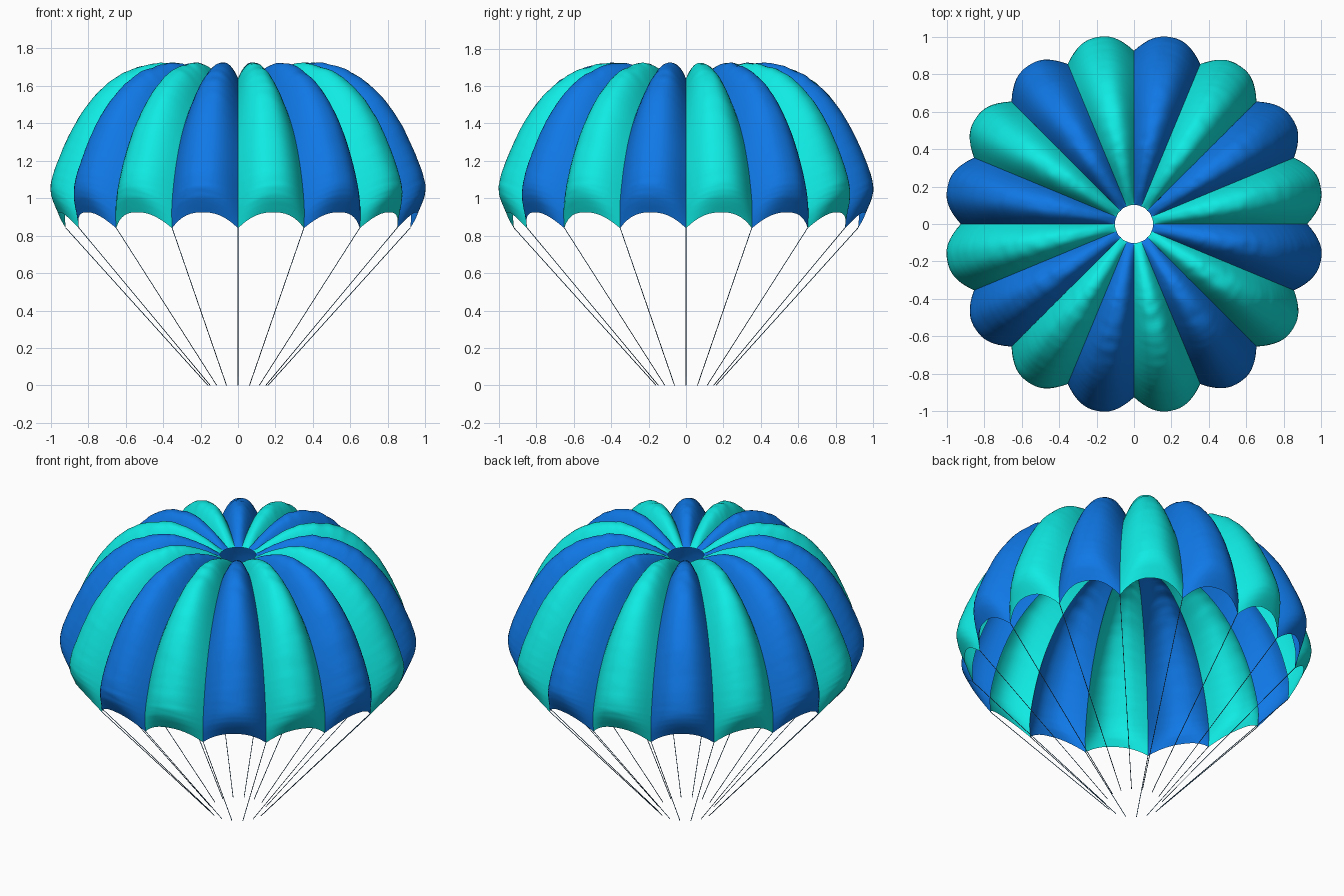
import bpy, bmesh, math
from mathutils import Vector, noise

if "Cube" in bpy.data.objects:
    bpy.data.objects.remove(bpy.data.objects["Cube"])

N = 16                      # gores
STEP = 2 * math.pi / N
ROWS, COLS = 96, 16

# (seam r, seam z, gore-middle r, gore-middle z) from vent to hem
PROFILE = [
    (.100, 1.600, .102, 1.600), (.20, 1.625, .20, 1.660), (.32, 1.640, .34, 1.713),
    (.43, 1.630, .46, 1.719), (.57, 1.560, .62, 1.670), (.69, 1.460, .755, 1.570),
    (.79, 1.330, .865, 1.430), (.86, 1.190, .950, 1.265), (.905, 1.050, 1.008, 1.110),
    (.925, .940, 1.012, 1.020), (.92, .840, .970, .925)]


def material(name, color):
    m = bpy.data.materials.new(name)
    m.diffuse_color = (*color, 1)
    m.use_nodes = True
    m.node_tree.nodes["Principled BSDF"].inputs["Base Color"].default_value = m.diffuse_color
    return m


def profile_at(t):
    """Catmull-Rom sample of the profile, t in 0..1."""
    last = len(PROFILE) - 1
    x = t * last
    i = min(int(x), last - 1)
    f = x - i
    p0, p1, p2, p3 = (PROFILE[max(0, min(last, i + k))] for k in (-1, 0, 1, 2))
    return [.5 * (2 * b + (c - a) * f + (2 * a - 5 * b + 4 * c - d) * f * f
                  + (3 * b - a - 3 * c + d) * f ** 3)
            for a, b, c, d in zip(p0, p1, p2, p3)]


def link(name, bm, mat):
    me = bpy.data.meshes.new(name)
    bm.to_mesh(me)
    bm.free()
    me.materials.append(mat)
    for p in me.polygons:
        p.use_smooth = True
    ob = bpy.data.objects.new(name, me)
    bpy.context.collection.objects.link(ob)
    return ob


def gore(k, mat):
    """One billowing cloth panel between two seams."""
    mid = (k + .5) * STEP
    out = Vector((math.cos(mid), math.sin(mid), 0))
    side = Vector((-math.sin(mid), math.cos(mid), 0))
    up = Vector((0, 0, 1))
    bm = bmesh.new()
    grid = []
    for i in range(ROWS + 1):
        t = i / ROWS
        sr, sz, cr, cz = profile_at(t)
        flat_r = sr * math.cos(STEP / 2)
        half = sr * math.sin(STEP / 2)
        row = []
        for j in range(COLS + 1):
            u = 2 * j / COLS - 1
            f = 1 - abs(u) ** 2.4
            r = flat_r + (cr - flat_r) * f
            z = sz + (cz - sz) * f
            # cross wrinkles, strongest on the crown
            crown = math.exp(-((t - .33) / .13) ** 2)
            n = noise.noise(Vector((u * 1.2 + 7 * k, t * 30, k * 3.1)))
            fine = math.sin(t * 190 + 2 * u + k) * abs(u) * .0012
            w = f * (n * (.002 + .007 * crown) + fine) * min(1, 8 * t)
            w *= min(1, (1 - t) * 8)
            d = (out * r + up * (z - 1)).normalized()
            row.append(bm.verts.new(out * r + side * half * u + up * z + d * w))
        grid.append(row)
    for i in range(ROWS):
        for j in range(COLS):
            bm.faces.new((grid[i][j], grid[i + 1][j], grid[i + 1][j + 1], grid[i][j + 1]))
    link(f"canopy_gore_{k + 1}", bm, mat)


def cord(k, mat):
    """Thin suspension line from a hem corner down to the harness ring."""
    a = k * STEP
    d = Vector((math.cos(a), math.sin(a), 0))
    top, low = d * .92 + Vector((0, 0, .842)), d * .16
    axis = top - low
    bm = bmesh.new()
    bmesh.ops.create_cone(bm, cap_ends=True, segments=6, radius1=.002,
                          radius2=.002, depth=axis.length)
    ob = link(f"suspension_cord_{k + 1}", bm, mat)
    ob.rotation_euler = axis.to_track_quat('Z', 'Y').to_euler()
    ob.location = (top + low) / 2


teal = material("teal_cloth", (.005, .83, .77))
blue = material("blue_cloth", (.005, .19, .80))
cord_mat = material("cord", (.03, .12, .25))

# canopy and lines
for k in range(N):
    gore(k, blue if k % 2 else teal)
    cord(k, cord_mat)
